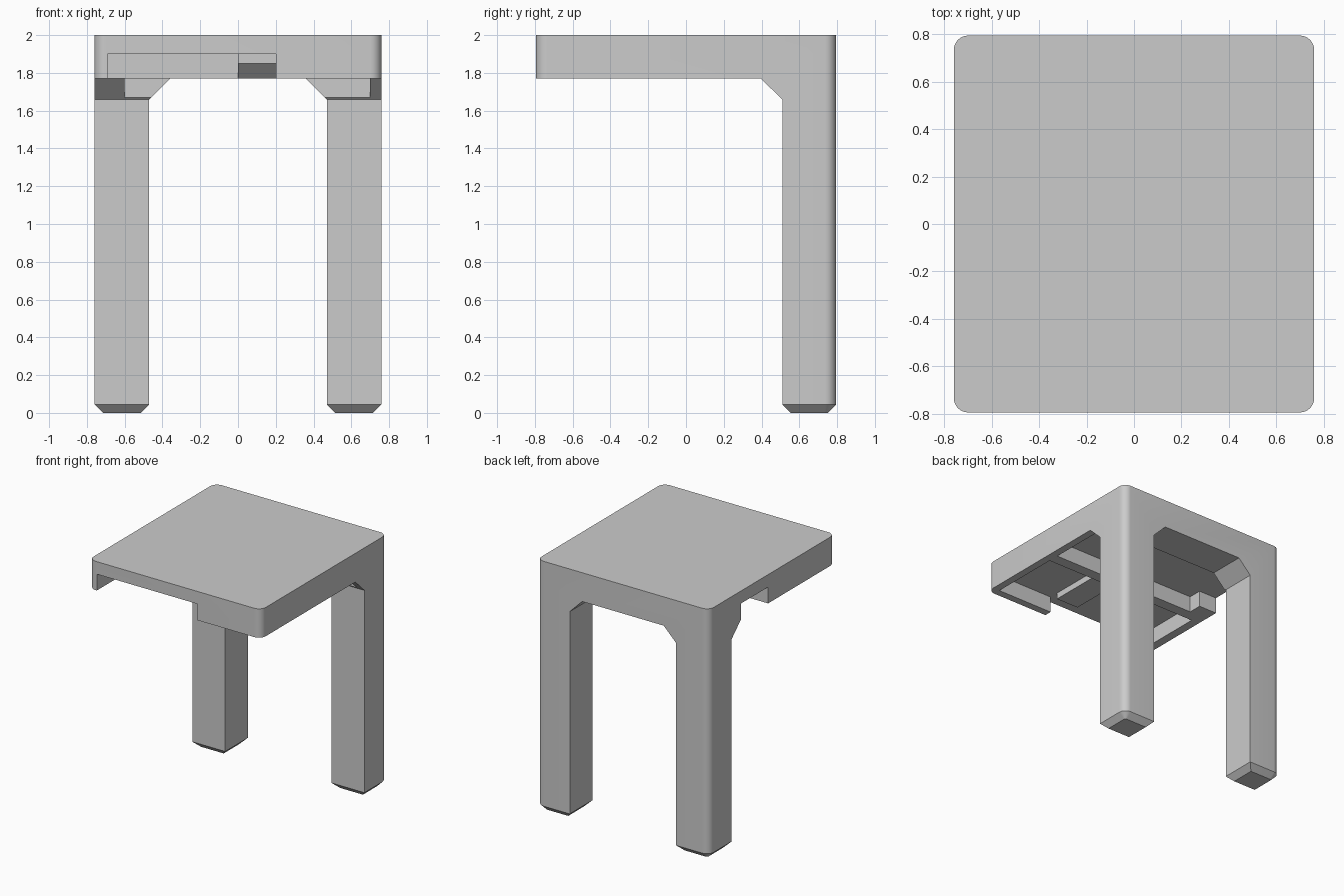
import bpy, bmesh, math

cube = bpy.data.objects.get("Cube")
if cube:
    bpy.data.objects.remove(cube, do_unlink=True)

grey = bpy.data.materials.new("plain grey")
grey.use_nodes = True
grey.diffuse_color = (0.6, 0.6, 0.6, 1)
grey.node_tree.nodes["Principled BSDF"].inputs["Base Color"].default_value = (0.6, 0.6, 0.6, 1)

W, D = 0.76, 0.795           # half width and half depth
UNDER, CEIL = 1.77, 1.9      # rim underside and pocket ceiling


def make(name, bm):
    bmesh.ops.recalc_face_normals(bm, faces=bm.faces[:])
    mesh = bpy.data.meshes.new(name)
    bm.to_mesh(mesh)
    bm.free()
    ob = bpy.data.objects.new(name, mesh)
    bpy.context.collection.objects.link(ob)
    mesh.materials.append(grey)
    return ob


def prism(name, points, axis, lo, hi):
    """Extrude a profile along x (points are y, z), y (x, z) or z (x, y)."""
    bm = bmesh.new()

    def place(p, t):
        c = list(p)
        c.insert(axis, t)
        return c
    face = bm.faces.new([bm.verts.new(place(p, lo)) for p in points])
    new = bmesh.ops.extrude_face_region(bm, geom=[face])["geom"]
    step = [0, 0, 0]
    step[axis] = hi - lo
    bmesh.ops.translate(bm, vec=step, verts=[v for v in new if isinstance(v, bmesh.types.BMVert)])
    return make(name, bm)


def box(name, x0, x1, y0, y1, z0, z1):
    return prism(name, [(x0, y0), (x1, y0), (x1, y1), (x0, y1)], 2, z0, z1)


def cut(target, cutter):
    mod = target.modifiers.new("cut", "BOOLEAN")
    mod.operation, mod.solver, mod.object = "DIFFERENCE", "EXACT", cutter
    bpy.context.view_layer.objects.active = target
    bpy.ops.object.modifier_apply(modifier=mod.name)
    bpy.data.objects.remove(cutter, do_unlink=True)


def rounded(inset, r, steps=8):
    """Rounded rectangle outline, shrunk by the inset."""
    pts = []
    for i, (sx, sy) in enumerate([(1, 1), (-1, 1), (-1, -1), (1, -1)]):
        for k in range(steps + 1):
            a = math.pi / 2 * (i + k / steps)
            pts.append((sx * (W - inset - r) + r * math.cos(a),
                        sy * (D - inset - r) + r * math.sin(a)))
    return pts


# Solid block with rounded upright edges and a chamfered foot
bm = bmesh.new()
rings = [[bm.verts.new((x, y, z)) for x, y in rounded(inset, r)]
         for inset, r, z in [(0.045, 0.015, 0), (0, 0.06, 0.045), (0, 0.06, 2)]]
n = len(rings[0])
for a, b in zip(rings, rings[1:]):
    for i in range(n):
        j = (i + 1) % n
        bm.faces.new((a[i], a[j], b[j], b[i]))
bm.faces.new(rings[0])
bm.faces.new(rings[-1])
table = make("table_top_and_legs", bm)

# Clear the space in front of and between the legs, leaving braces and foot chamfers
cut(table, prism("front_space", [(-2, -0.045), (0.6, -0.045), (0.51, 0.045), (0.51, 1.66),
                                 (0.395, UNDER), (-2, UNDER)], 0, -2, 2))
half = [(0.56, -0.045), (0.47, 0.045), (0.47, 1.66), (0.36, UNDER)]
cut(table, prism("leg_gap", half + [(-x, z) for x, z in reversed(half)], 1, -2, 2))

# Underside pockets, front slot and side notch
cut(table, box("front_pocket", -0.69, 0.70, -0.735, -0.15, 1.5, CEIL))
cut(table, box("back_pocket", -0.60, 0.70, -0.06, 0.50, 1.5, CEIL))
cut(table, box("front_slot", -0.69, 0.20, -1, -0.70, 1.5, CEIL))
cut(table, box("side_notch", -1, -0.55, 0.05, 0.39, 1.72, CEIL))

# Sloped catch under the front slot
catch = prism("slot_catch", [(-0.66, CEIL + 0.01), (-0.66, 1.85), (-0.23, 1.85),
                             (-0.15, UNDER), (-0.14, UNDER + 0.001), (-0.14, CEIL + 0.01)], 0, 0, 0.2)

for ob in (table, catch):
    bpy.ops.object.select_all(action="DESELECT")
    ob.select_set(True)
    bpy.context.view_layer.objects.active = ob
    bpy.ops.object.shade_smooth_by_angle(angle=math.radians(30))
